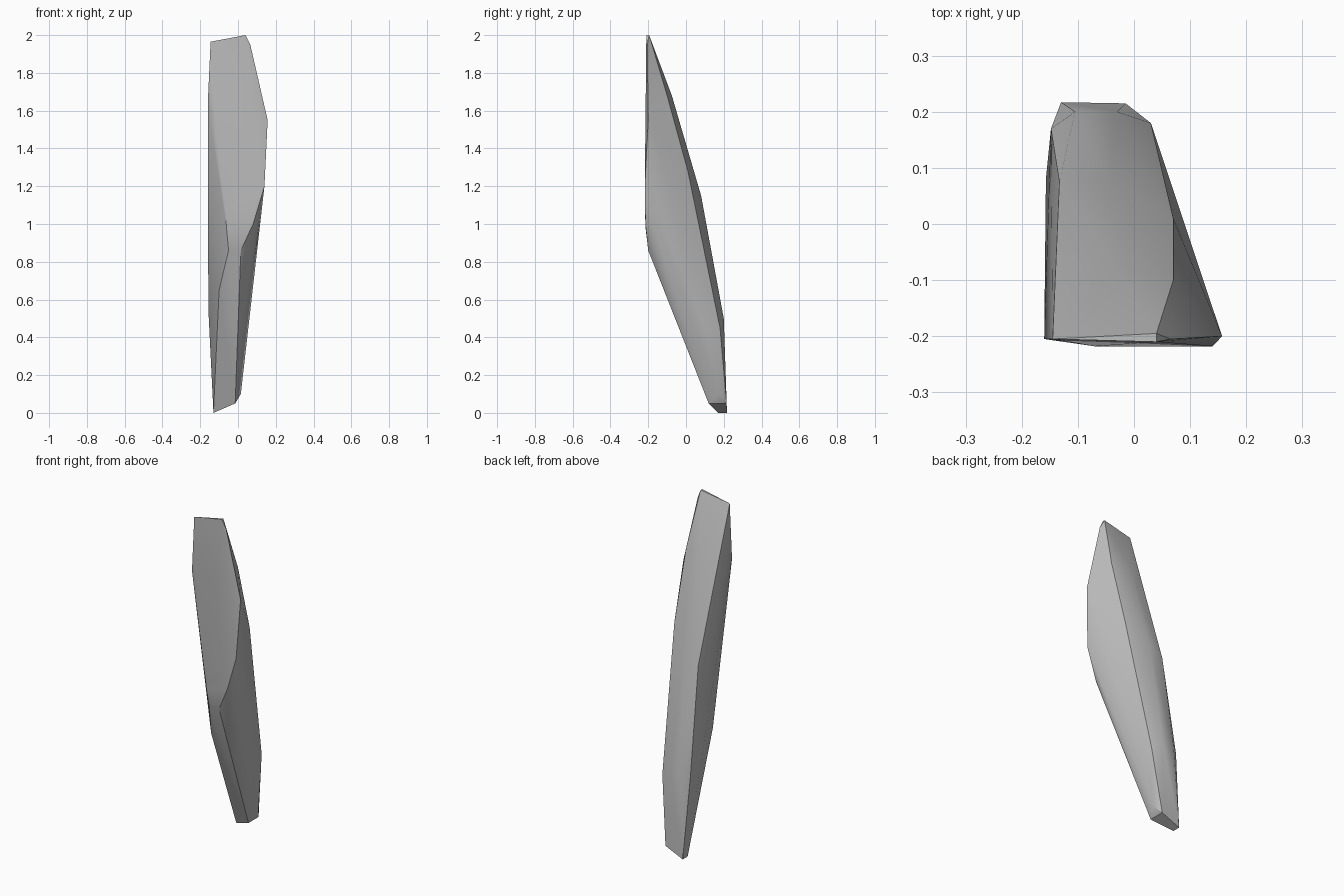
import bpy
import bmesh
import math

default_cube = bpy.data.objects.get("Cube")
if default_cube:
    bpy.data.objects.remove(default_cube, do_unlink=True)

# One pale stone colour
stone = bpy.data.materials.new("pale_grey_stone")
stone.use_nodes = True
colour = (0.5, 0.5, 0.5, 1)
stone.diffuse_color = colour
stone.node_tree.nodes["Principled BSDF"].inputs["Base Color"].default_value = colour

# Ridges of the leaning shard, each running from the tip down to the foot
ridges = {
    "front_left": [(-.145, -.205, 1.965), (-.16, -.205, 1.64), (-.07, -.218, 1.1),
                   (-.06, -.213, .97), (-.05, -.2, .86), (-.1, -.11, .65), (-.13, .17, 0)],
    "front_right": [(.04, -.21, 2), (.065, -.205, 1.95), (.157, -.2, 1.55), (.14, -.218, 1.2),
                    (.08, -.215, 1), (.015, -.2, .86), (-.015, .12, .05)],
    "back_right": [(.04, -.195, 2), (.065, -.17, 1.86), (.07, -.1, 1.68), (.07, .01, 1.28),
                   (.03, .18, .45), (.05, .1, .45), (.015, .17, .1), (-.015, .215, .05)],
    "back_left": [(-.03, -.075, 1.68), (-.04, .08, 1.15), (-.133, .075, 1.1),
                  (-.03, .2, .5), (-.105, .2, .5), (-.13, .217, 0)],
    "left_side": [(-.157, .08, .55), (-.148, .17, .48)],
}


def make_shard(name, ridge_lines, material):
    """Wrap the ridge lines in one closed faceted skin."""
    bm = bmesh.new()
    for line in ridge_lines.values():
        for point in line:
            bm.verts.new(point)
    hull = bmesh.ops.convex_hull(bm, input=list(bm.verts))
    hidden = set(hull["geom_interior"]) | set(hull["geom_unused"])
    loose = [item for item in hidden if isinstance(item, bmesh.types.BMVert)]
    bmesh.ops.delete(bm, geom=loose, context="VERTS")
    bmesh.ops.recalc_face_normals(bm, faces=list(bm.faces))
    mesh = bpy.data.meshes.new(name)
    bm.to_mesh(mesh)
    bm.free()
    mesh.materials.append(material)
    shard = bpy.data.objects.new(name, mesh)
    bpy.context.collection.objects.link(shard)
    return shard


# Rock shard with soft shading between its sharp ridges
rock = make_shard("rock_shard", ridges, stone)
bpy.ops.object.select_all(action="DESELECT")
rock.select_set(True)
bpy.context.view_layer.objects.active = rock
bpy.ops.object.shade_smooth_by_angle(angle=math.radians(30))
